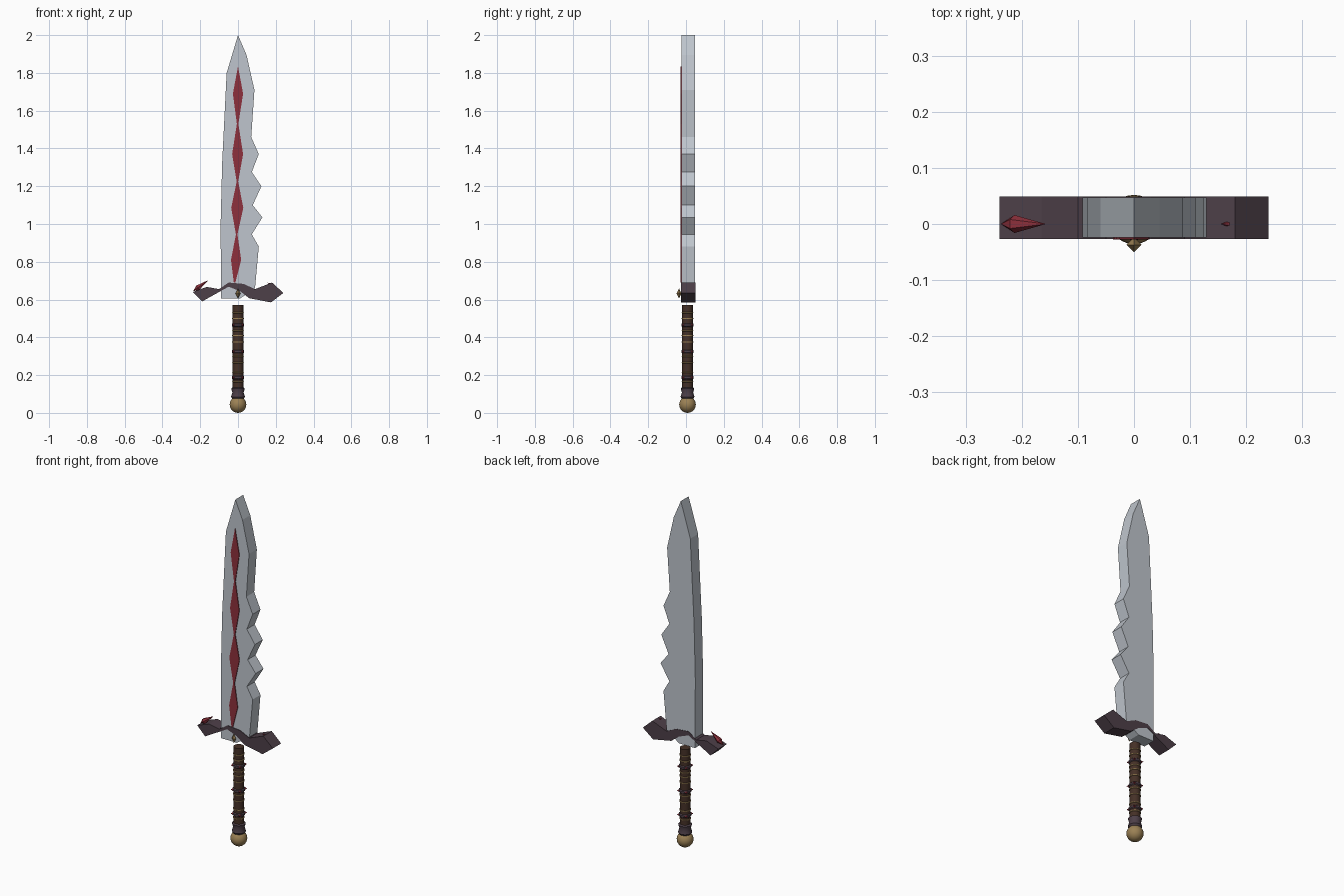
import bpy, bmesh, math
from mathutils import Vector

if "Cube" in bpy.data.objects:
    bpy.data.objects.remove(bpy.data.objects["Cube"])


def material(name, rgb):
    m = bpy.data.materials.new(name)
    m.diffuse_color = (*rgb, 1)
    m.use_nodes = True
    m.node_tree.nodes["Principled BSDF"].inputs["Base Color"].default_value = m.diffuse_color
    return m


STEEL = material("steel", (0.52, 0.56, 0.61))
RED = material("red", (0.27, 0.03, 0.045))
PURPLE = material("dark_purple", (0.075, 0.05, 0.065))
BROWN = material("leather", (0.06, 0.03, 0.02))
GOLD = material("gold", (0.33, 0.22, 0.09))
AXIS_Y = 0.008


def finish(bm, name, mat, smooth=False):
    bmesh.ops.recalc_face_normals(bm, faces=bm.faces)
    me = bpy.data.meshes.new(name)
    bm.to_mesh(me)
    bm.free()
    ob = bpy.data.objects.new(name, me)
    bpy.context.collection.objects.link(ob)
    me.materials.append(mat)
    if smooth:
        bpy.ops.object.select_all(action='DESELECT')
        ob.select_set(True)
        bpy.context.view_layer.objects.active = ob
        bpy.ops.object.shade_smooth_by_angle(angle=math.radians(35))
    return ob


def prism(name, outline, y0, y1, mat):
    bm = bmesh.new()
    face = bm.faces.new([bm.verts.new((x, y0, z)) for x, z in outline])
    ext = bmesh.ops.extrude_face_region(bm, geom=[face])
    verts = [v for v in ext["geom"] if isinstance(v, bmesh.types.BMVert)]
    bmesh.ops.translate(bm, verts=verts, vec=(0, y1 - y0, 0))
    return finish(bm, name, mat)


def lathe(name, profile, mat, sides=24):
    bm = bmesh.new()
    rings = [[bm.verts.new((r * math.cos(2 * math.pi * i / sides),
                            AXIS_Y + r * math.sin(2 * math.pi * i / sides), z))
              for i in range(sides)] for r, z in profile]
    for a, b in zip(rings, rings[1:]):
        for i in range(sides):
            j = (i + 1) % sides
            bm.faces.new((a[i], a[j], b[j], b[i]))
    bm.faces.new(rings[0])
    bm.faces.new(rings[-1])
    return finish(bm, name, mat, True)


def spike(name, base, tip, r, mat, sides=6, waist=0.3):
    # pointed crystal, widest at the waist fraction of its length
    base, tip = Vector(base), Vector(tip)
    d = tip - base
    q = d.to_track_quat('Z', 'Y')
    bm = bmesh.new()
    a, b = bm.verts.new(base), bm.verts.new(tip)
    ring = [bm.verts.new(base + d * waist + q @ Vector((
        r * math.cos(2 * math.pi * i / sides), r * math.sin(2 * math.pi * i / sides), 0)))
        for i in range(sides)]
    for i in range(sides):
        j = (i + 1) % sides
        bm.faces.new((a, ring[j], ring[i]))
        bm.faces.new((b, ring[i], ring[j]))
    return finish(bm, name, mat)


# blade with notched right edge
prism("blade", [(0, 2.0), (0.045, 1.895), (0.087, 1.71), (0.07, 1.46), (0.11, 1.37),
                (0.073, 1.275), (0.124, 1.2), (0.078, 1.1), (0.129, 1.035), (0.073, 0.945),
                (0.11, 0.88), (0.09, 0.66), (0.01, 0.605), (-0.09, 0.605), (-0.092, 1.0),
                (-0.084, 1.32), (-0.06, 1.8)], -0.024, 0.047, STEEL)

# chain of red diamonds inlaid in the front face
chain = [(0, 1.835, 0), (0, 1.69, .027), (-.002, 1.53, .004), (-.002, 1.37, .029),
         (-.003, 1.225, .004), (-.004, 1.085, .032), (-.007, .945, .004),
         (-.01, .81, .027), (-.018, .69, .004)]
prism("red_inlay", [(x + w, z) for x, z, w in chain] +
      [(x - w, z) for x, z, w in reversed(chain[1:])], -0.028, -0.022, RED)

# crooked crossguard
prism("crossguard", [(-0.24, 0.64), (-0.165, 0.667), (-0.1, 0.655), (-0.05, 0.69),
                     (0.03, 0.683), (0.09, 0.655), (0.18, 0.69), (0.24, 0.635),
                     (0.175, 0.585), (0.06, 0.607), (0.01, 0.645), (-0.05, 0.668),
                     (-0.19, 0.59)], -0.027, 0.049, PURPLE)

# crystals on the guard and stud at its centre
spike("guard_crystal_left", (-0.237, 0, 0.645), (-0.157, 0, 0.703), 0.016, RED)
spike("guard_crystal_right", (0.18, 0, 0.675), (0.155, 0, 0.69), 0.007, RED)
spike("guard_stud", (0, -0.037, 0.605), (0, -0.037, 0.66), 0.013, GOLD, 4, 0.5)

# grip, thin gold wraps and larger dark bands
lathe("grip", [(0.028, 0.07), (0.028, 0.57)], BROWN)
for i, z in enumerate((0.165, 0.215, 0.265, 0.3, 0.375, 0.41, 0.435, 0.5, 0.53)):
    lathe(f"gold_wrap_{i}", [(0.027, z - .004), (0.0305, z - .002),
                             (0.0305, z + .002), (0.027, z + .004)], GOLD)
for i, z in enumerate((0.187, 0.325, 0.465)):
    lathe(f"dark_band_{i}", [(0.027, z - .01), (0.033, z - .005),
                             (0.033, z + .005), (0.027, z + .01)], PURPLE)
    for k in range(4):
        a = math.pi / 4 + k * math.pi / 2
        c, s = math.cos(a), math.sin(a)
        spike(f"band_crystal_{i}_{k}", (0.028 * c, AXIS_Y + 0.028 * s, z),
              (0.043 * c, AXIS_Y + 0.043 * s, z), 0.008, RED, 4)

# flared collar and round pommel
lathe("collar", [(0.03, 0.075), (0.037, 0.085), (0.03, 0.108), (0.036, 0.13), (0.028, 0.135)], PURPLE)
bm = bmesh.new()
bmesh.ops.create_uvsphere(bm, u_segments=24, v_segments=14, radius=0.044)
bmesh.ops.translate(bm, verts=bm.verts, vec=(0, AXIS_Y, 0.044))
finish(bm, "pommel", GOLD, True)
